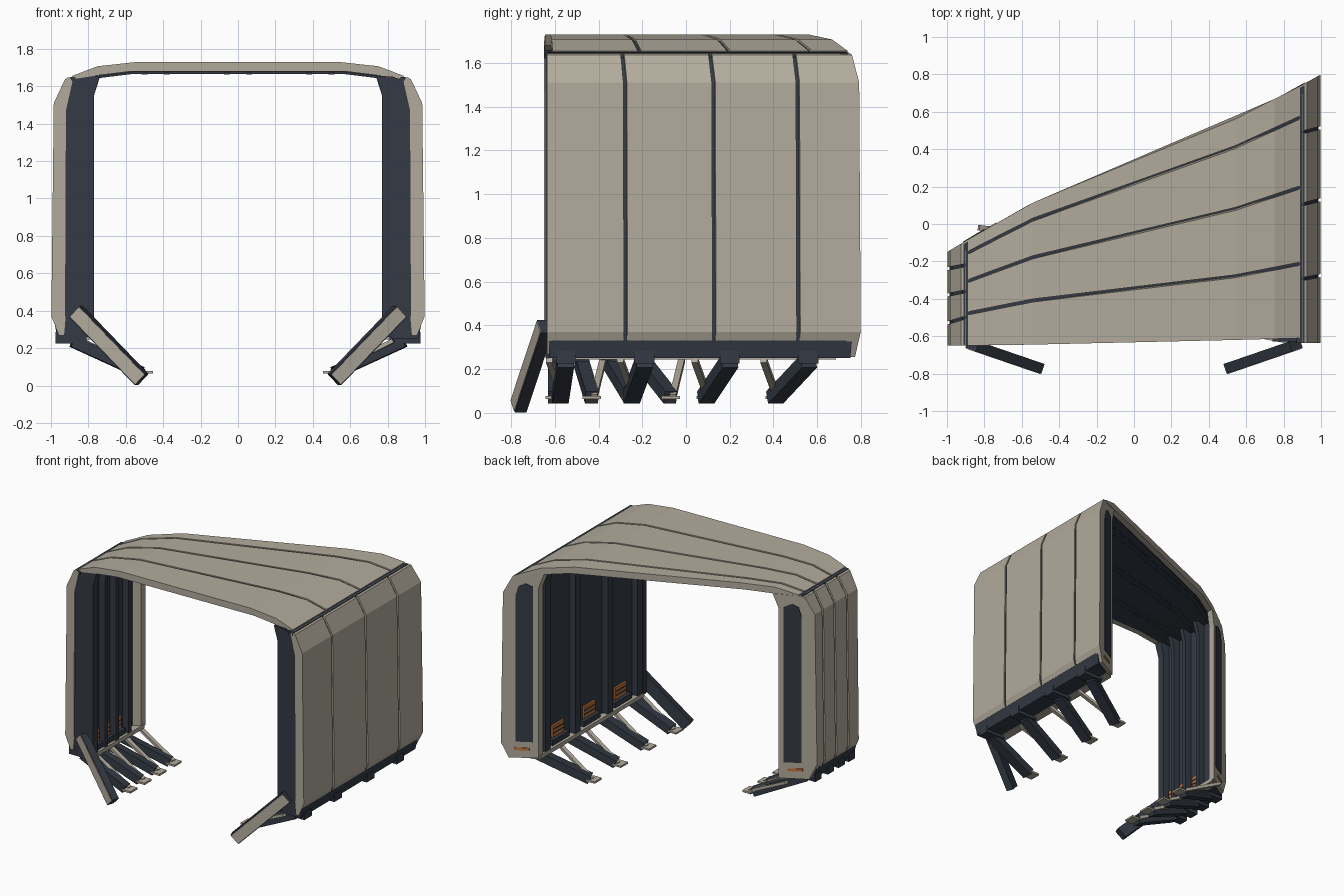
import bpy, bmesh
from mathutils import Vector

if "Cube" in bpy.data.objects:
    bpy.data.objects.remove(bpy.data.objects["Cube"])


def material(name, rgb):
    m = bpy.data.materials.new(name)
    m.diffuse_color = (*rgb, 1)
    m.use_nodes = True
    m.node_tree.nodes["Principled BSDF"].inputs["Base Color"].default_value = m.diffuse_color
    return m


BEIGE = material("warm beige", (0.45, 0.41, 0.335))
DARK = material("dark slate", (0.034, 0.042, 0.058))
ORANGE = material("burnt orange", (0.55, 0.17, 0.04))

# y of front edge, three seams and back edge at stations along x
ROOF = [(-0.9, (-0.65, -0.48, -0.31, -0.16, -0.09)), (-0.55, (-0.645, -0.41, -0.18, 0.02, 0.11)),
        (0.54, (-0.62, -0.28, 0.08, 0.41, 0.56)), (0.9, (-0.61, -0.21, 0.2, 0.575, 0.745))]
WALL = {-1: [(-1, (-0.65, -0.53, -0.38, -0.24, -0.15)), (-0.9, (-0.65, -0.5, -0.36, -0.22, -0.09))],
        1: [(0.9, (-0.635, -0.295, 0.105, 0.49, 0.745)), (1, (-0.635, -0.275, 0.13, 0.515, 0.8))]}


def edge(table, k, off=0.0):
    """y of line k as a function of x, plus an offset"""
    def f(x):
        i = 0
        while i < len(table) - 2 and x > table[i + 1][0]:
            i += 1
        (xa, a), (xb, b) = table[i], table[i + 1]
        return a[k] + (b[k] - a[k]) * (x - xa) / (xb - xa) + off
    return f


def finish(name, bm, mat):
    bmesh.ops.recalc_face_normals(bm, faces=bm.faces)
    me = bpy.data.meshes.new(name)
    bm.to_mesh(me)
    bm.free()
    me.materials.append(mat)
    ob = bpy.data.objects.new(name, me)
    bpy.context.collection.objects.link(ob)
    return ob


def prism(name, pts, y0, y1, mat, s=1):
    """x-z outline run from y0(x) to y1(x); s mirrors it to a side"""
    bm = bmesh.new()
    a = [bm.verts.new((s * x, y0(s * x), z)) for x, z in pts]
    b = [bm.verts.new((s * x, y1(s * x), z)) for x, z in pts]
    bm.faces.new(a)
    bm.faces.new(b)
    n = len(pts)
    for i in range(n):
        j = (i + 1) % n
        bm.faces.new((a[i], a[j], b[j], b[i]))
    return finish(name, bm, mat)


def box(name, c, size, mat):
    bm = bmesh.new()
    bmesh.ops.create_cube(bm, size=1)
    for v in bm.verts:
        v.co = Vector([c[i] + v.co[i] * size[i] for i in range(3)])
    return finish(name, bm, mat)


def beam(name, a, b, w, h, mat, shift=0.0):
    """straight bar from a to b, w wide sideways, h deep, moved sideways by shift"""
    a, b = Vector(a), Vector(b)
    d = (b - a).normalized()
    side = d.cross(Vector((0, 0, 1))).normalized()
    up = side.cross(d)
    bm = bmesh.new()
    bmesh.ops.create_cube(bm, size=1)
    for v in bm.verts:
        p = b if v.co.x > 0 else a
        v.co = p + side * (v.co.y * w + shift) + up * (v.co.z * h)
    return finish(name, bm, mat)


def mirrored(half):
    return half + [(-x, z) for x, z in reversed(half)]


# roof panels with a dark lining that shows in the seams and underneath
top = [(0.888, 1.655), (0.75, 1.707), (0.54, 1.73)]
under = [(0.88, 1.638), (0.75, 1.658), (0.57, 1.68)]
roof_outline = mirrored(top) + [(-x, z) for x, z in under] + [(x, z) for x, z in reversed(under)]
GAP = 0.008
for k in range(4):
    prism(f"roof_panel_{k}", roof_outline, edge(ROOF, k, GAP if k else 0),
          edge(ROOF, k + 1, -GAP if k < 3 else 0), BEIGE)
top2 = [(x, z - 0.01) for x, z in top]
under2 = [(x - 0.01, z - 0.004) for x, z in under]
lining = mirrored(top2) + [(-x, z) for x, z in under2] + [(x, z) for x, z in reversed(under2)]
prism("roof_lining", lining, edge(ROOF, 0, 0.05), edge(ROOF, 4, -0.05), DARK)
# ribs and small pads under the roof
for k in (1, 2, 3):
    rib = [(x, z) for x, z in under2] + [(-x, z) for x, z in reversed(under2)]
    rib += [(x, z - 0.01) for x, z in reversed(rib)]
    prism(f"roof_rib_{k}", rib, edge(ROOF, k, -0.02), edge(ROOF, k, 0.02), DARK)
    for x in (-0.5, -0.38, -0.06, 0.06, 0.38, 0.5):
        box(f"roof_pad_{k}", (x, edge(ROOF, k)(x), 1.668), (0.03, 0.06, 0.012), DARK)

# outlines for the right wall
shell = [(0.902, 1.648), (0.925, 1.637), (0.985, 1.51), (0.998, 0.37), (0.982, 0.33),
         (0.925, 0.33), (0.92, 1.47), (0.885, 1.625)]
core = [(0.885, 1.64), (0.918, 1.625), (0.973, 1.51), (0.986, 0.36), (0.965, 0.25),
        (0.82, 0.25), (0.82, 1.645)]
frame = [(0.77, 0.26), (0.77, 1.55), (0.735, 1.66), (0.895, 1.648), (0.925, 1.637),
         (0.985, 1.51), (0.998, 0.37), (0.95, 0.255)]
inner = [(0.77, 0.26), (0.77, 1.55), (0.74, 1.657), (0.84, 1.65), (0.84, 0.26)]
inset = [(0.802, 0.38), (0.802, 1.56), (0.85, 1.585), (0.89, 1.56), (0.907, 1.49), (0.907, 0.38)]

# y of leg tops and feet
LEGS = {1: [(-0.55, -0.575), (-0.19, -0.25), (0.2, 0.09), (0.56, 0.405)],
        -1: [(-0.6, -0.6), (-0.48, -0.43), (-0.35, -0.25), (-0.2, -0.07)]}

for s, side in ((1, "right"), (-1, "left")):
    W = WALL[s]
    length = edge(W, 4)(s * 0.85) - edge(W, 0)(s * 0.85)

    # outer wall shell, core and end frames
    for k in range(4):
        prism(f"wall_panel_{side}_{k}", shell, edge(W, k, GAP if k else 0),
              edge(W, k + 1, -GAP if k < 3 else -0.05), BEIGE, s)
    prism(f"wall_core_{side}", core, edge(W, 0, 0.008), edge(W, 4, -0.03), DARK, s)
    prism(f"wall_back_frame_{side}", frame, edge(W, 4, -0.055), edge(W, 4), BEIGE, s)
    prism(f"wall_back_inset_{side}", inset, edge(W, 4, -0.004), edge(W, 4, 0.004), DARK, s)
    slot = [(0.825, 0.315), (0.825, 0.335), (0.915, 0.335), (0.915, 0.315)]
    prism(f"wall_back_slot_{side}", slot, edge(W, 4, -0.004), edge(W, 4, 0.004), ORANGE, s)
    prism(f"wall_front_frame_{side}", inner, edge(W, 0, 0.008), edge(W, 0, 0.05), DARK, s)
    trim = [(0.998, 0.37), (0.955, 0.27), (0.93, 0.27), (0.921, 0.37)]
    prism(f"wall_front_trim_{side}", trim, edge(W, 0), edge(W, 0, 0.02), BEIGE, s)
    sill = [(0.765, 0.245), (0.765, 0.275), (0.83, 0.275), (0.83, 0.245)]
    prism(f"wall_sill_{side}", sill, edge(W, 0, 0.05), edge(W, 4, -0.02), BEIGE, s)
    joint = [(0.87, 1.62), (0.87, 1.65), (0.912, 1.647), (0.912, 1.62)]
    prism(f"roof_joint_{side}", joint, edge(W, 0, 0.0), edge(W, 4, -0.01), DARK, s)

    # inner ribs at each leg
    half = 0.03 * (1 if s > 0 else 0.6)
    for i, (yt, yb) in enumerate(LEGS[s]):
        prism(f"wall_rib_{side}_{i}", inner, lambda x: yt - half, lambda x: yt + half, DARK, s)

    # orange vents between ribs, with dark slats and a dark ledge
    for i in range(3):
        y = (LEGS[s][i][0] + LEGS[s][i + 1][0]) / 2
        w = 0.1 * length
        box(f"vent_{side}_{i}", (s * 0.815, y, 0.365), (0.016, w, 0.09), ORANGE)
        for z in (0.35, 0.38):
            box(f"vent_slat_{side}_{i}", (s * 0.808, y, z), (0.01, w, 0.007), DARK)
        box(f"vent_ledge_{side}_{i}", (s * 0.805, y, 0.295), (0.04, w * 1.5, 0.04), DARK)

    # splayed legs with brackets, struts and feet
    for i, (yt, yb) in enumerate(LEGS[s]):
        lw = 0.075 if s > 0 else 0.06
        box(f"leg_bracket_{side}_{i}", (s * 0.892, yt, 0.255), (0.165, lw + 0.015, 0.06), DARK)
        beam(f"leg_{side}_{i}", (s * 0.88, yt, 0.235), (s * 0.52, yb, 0.07), lw, 0.06, DARK)
        away = -0.05 if s > 0 else 0.05
        beam(f"leg_strut_{side}_{i}", (s * 0.83, yb + away, 0.24), (s * 0.5, yb + 0.01, 0.075),
             0.03, 0.022, BEIGE)
        box(f"leg_foot_{side}_{i}", (s * 0.49, yb, 0.07), (0.07, 0.085, 0.014), BEIGE)

    # front corner leg with a beige face plate
    a, b = (s * 0.865, -0.645, 0.395), (s * 0.515, -0.765, 0.032)
    beam(f"front_leg_{side}", a, b, 0.055, 0.085, DARK)
    beam(f"front_leg_plate_{side}", a, b, 0.006, 0.072, BEIGE, -0.028 * s)
